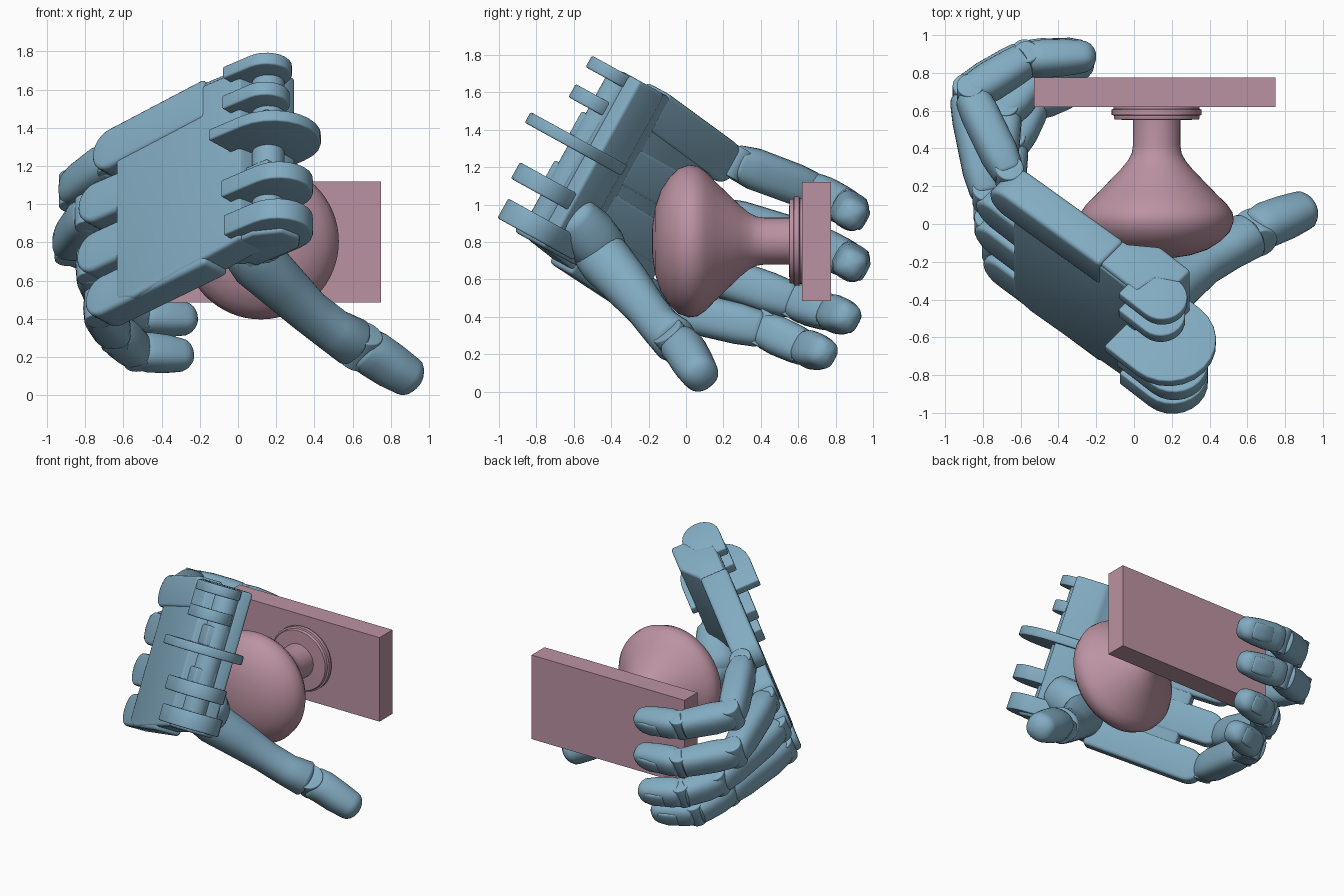
import bpy, bmesh, math
from mathutils import Vector, Matrix

if "Cube" in bpy.data.objects:
    bpy.data.objects.remove(bpy.data.objects["Cube"])

def material(name, rgb):
    m = bpy.data.materials.new(name)
    m.diffuse_color = (*rgb, 1)
    m.use_nodes = True
    m.node_tree.nodes["Principled BSDF"].inputs["Base Color"].default_value = m.diffuse_color
    return m

BLUE = material("hand_blue", (0.225, 0.41, 0.535))
ROSE = material("knob_rose", (0.50, 0.29, 0.36))

# Hand frame: a runs wrist to knuckles, b index to little finger, c out of the palm
U = Vector((-.75, .58, -.32)).normalized()
P = U.cross(Vector((0, .483, .876))).normalized()
R = P.cross(U)
HAND = Matrix((U, R, P)).transposed().to_4x4()
HAND.translation = (0, 0, 1)

def finish(name, bm, mat, bevel=0.0, matrix=None):
    bmesh.ops.recalc_face_normals(bm, faces=bm.faces)
    if bevel:
        edges = [e for e in bm.edges if e.calc_face_angle(0) > math.radians(35)]
        bmesh.ops.bevel(bm, geom=edges, offset=bevel, segments=3, profile=.5,
                        affect='EDGES', clamp_overlap=True)
    if matrix:
        bm.transform(matrix)
    me = bpy.data.meshes.new(name)
    bm.to_mesh(me)
    bm.free()
    me.materials.append(mat)
    for f in me.polygons:
        f.use_smooth = True
    me.set_sharp_from_angle(angle=math.radians(35))
    ob = bpy.data.objects.new(name, me)
    bpy.context.collection.objects.link(ob)
    return ob

def prism(name, pts, lo, hi, axis, bevel=.012):
    """Extrude a profile in the hand frame; axis 'b' takes (a, c), 'c' takes (a, b)."""
    bm = bmesh.new()
    put = (lambda p, h: (p[0], h, p[1])) if axis == 'b' else (lambda p, h: (p[0], p[1], h))
    rings = [[bm.verts.new(put(p, h)) for p in pts] for h in (lo, hi)]
    bridge(bm, rings)
    return finish(name, bm, BLUE, bevel, HAND)

def bridge(bm, rings):
    n = len(rings[0])
    for s, t in zip(rings, rings[1:]):
        for i in range(n):
            bm.faces.new((s[i], s[(i + 1) % n], t[(i + 1) % n], t[i]))
    bm.faces.new(rings[0][::-1])
    bm.faces.new(rings[-1])

def tongue(a0, a1, mid, r, slant=0):
    """Strip from a0 with a round end centred on a1, drifting sideways by slant."""
    s = 1 if a1 > a0 else -1
    arc = [math.radians(-90 + 15 * i) for i in range(13)]
    pts = [(a0, mid - r)] + [(a1 + s * r * math.cos(t), mid + r * math.sin(t)) for t in arc] + [(a0, mid + r)]
    return [(a, b + slant * (a - a0)) for a, b in pts]

def loft(name, path, side=R, start=.5, end=.8, power=.75, n=28):
    """Rounded tube through (point, half width, half height) with domed ends."""
    pts = [Vector(p[0]) for p in path]
    stations = []
    for i, (_, w, h) in enumerate(path):
        d = (pts[min(i + 1, len(pts) - 1)] - pts[max(i - 1, 0)]).normalized()
        k = start if i == 0 else end if i == len(path) - 1 else None
        if k is None:
            stations.append((pts[i], d, w, h))
            continue
        dome = [(pts[i] + d * (-1 if i == 0 else 1) * h * k * math.sin(math.radians(t)), d,
                 w * math.cos(math.radians(t)), h * math.cos(math.radians(t))) for t in (0, 20, 40, 60, 75, 85)]
        stations += dome[::-1] if i == 0 else dome
    bm = bmesh.new()
    rings = []
    sgn = lambda v: math.copysign(abs(v) ** power, v)
    for c, d, w, h in stations:
        out = side.cross(d).normalized()
        sd = d.cross(out)
        rings.append([bm.verts.new(c + sd * w * sgn(math.cos(t)) + out * h * sgn(math.sin(t)))
                      for t in (2 * math.pi * i / n for i in range(n))])
    bridge(bm, rings)
    return finish(name, bm, BLUE)

def pin(name, centre, axis, r, length):
    bm = bmesh.new()
    bmesh.ops.create_cone(bm, cap_ends=True, segments=32, radius1=r, radius2=r, depth=length)
    q = axis.to_track_quat('Z', 'Y').to_matrix().to_4x4()
    return finish(name, bm, BLUE, .008, Matrix.Translation(centre) @ q)

# Knob: turned profile of (y, radius)
profile = [(-.183, 0), (-.18, .08), (-.165, .18), (-.135, .27), (-.09, .34), (-.04, .388), (.015, .408),
           (.06, .402), (.105, .372), (.15, .325), (.29, .19), (.335, .153), (.375, .132), (.42, .125),
           (.55, .125), (.553, .222), (.56, .226), (.574, .226), (.578, .238), (.605, .238), (.61, .228), (.625, .228)]
bm = bmesh.new()
line = [bm.verts.new((.12 + r, y, .805)) for y, r in profile]
geom = line + [bm.edges.new(e) for e in zip(line, line[1:])]
bmesh.ops.spin(bm, geom=geom, cent=(.12, 0, .805), axis=(0, 1, 0), angle=2 * math.pi, steps=64)
bmesh.ops.remove_doubles(bm, verts=bm.verts, dist=1e-4)
finish("door_knob", bm, ROSE)

# Mounting plate
bm = bmesh.new()
bmesh.ops.create_cube(bm, size=1, matrix=Matrix.Translation((.11, .6975, .8025)) @ Matrix.Diagonal((1.28, .155, .635, 1)))
finish("mounting_plate", bm, ROSE)

# Palm slab, edged along the index side, with a thicker heel at the wrist
prism("palm", [(-.45, -.57), (.3, -.65), (.42, -.62), (.42, .36), (-.2, .44), (-.45, .44)], -.494, -.31, 'c', .02)
prism("palm_heel", [(-.16, -.485), (-.16, -.31), (-.22, -.3), (-.36, -.2), (-.58, -.2), (-.58, -.3), (-.47, -.36),
                    (-.45, -.485)], -.57, .46, 'b', .02)
# Knuckle tongues at the finger end
for nm, b, a, sl in (("index", -.51, .53, -.05), ("middle", -.24, .59, -.03), ("ring", .03, .58, 0), ("little", .36, .47, -.085)):
    prism(nm + "_knuckle_tongue", tongue(-.2, a, b, .115, sl), -.502 if nm == "little" else -.49, -.305, 'c', .025)

# Wrist hinge lugs and the hub through them
for i, (b, th, a, c, r) in enumerate(((.42, .07, -.57, -.42, .135), (.24, .08, -.57, -.43, .13),
                                      (0, .065, -.61, -.415, .255), (-.28, .1, -.63, -.39, .18), (-.49, .12, -.59, -.36, .19))):
    prism(f"wrist_lug_{i + 1}", tongue(-.38, a, c, r * .99), b - th / 2, b + th / 2, 'b', .01)
prism("wrist_lower_slab", [(-.3, -.48), (-.52, -.48), (-.66, -.4), (-.68, -.28), (-.6, -.2), (-.3, -.2)],
      -.57, -.46, 'b', .02)
pin("wrist_hub", HAND @ Vector((-.53, -.03, -.36)), R, .085, .9)
for i, b in enumerate((.1, -.2)):
    prism(f"wrist_block_{i + 1}", [(-.4, -.45), (-.6, -.45), (-.6, -.3), (-.4, -.3)], b - .07, b + .07, 'b')

# Fingers: knuckle, middle joint, end joint, tip
fingers = {
    "little": ((-.66, .26, 1.23), (-.868, .69, 1.07), (-.57, .87, .98), (-.28, .885, .95)),
    "ring": ((-.78, .15, .95), (-.89, .69, .79), (-.58, .88, .70), (-.28, .885, .68)),
    "middle": ((-.77, 0, .68), (-.68, .59, .48), (-.52, .78, .42), (-.29, .85, .40)),
    "index": ((-.73, -.13, .46), (-.645, .42, .33), (-.53, .64, .23), (-.31, .725, .21))}
for nm, pts in fingers.items():
    k, p, d, t = map(Vector, pts)
    mix = lambda x, y, f: x.lerp(y, f)
    loft(nm + "_near_segment", [(mix(k, p, .04), .095, .085), (mix(k, p, .25), .112, .1),
                                (mix(k, p, .75), .11, .1), (mix(k, p, .93), .1, .092)], end=.6)
    loft(nm + "_middle_segment", [(mix(p, d, .08), .1, .092), (mix(p, d, .35), .106, .1),
                                  (mix(p, d, .75), .102, .095), (mix(p, d, .94), .096, .09)], start=.8, end=.2)
    loft(nm + "_fingertip", [(mix(d, t, .1), .094, .088), (mix(d, t, .3), .1, .094),
                             (mix(d, t, .7), .096, .09), (t, .085, .08)], start=.3, end=1)
    out = R.cross(t - d).normalized()
    loft(nm + "_nail", [(mix(d, t, .5) + out * .078, .055, .018), (mix(d, t, .8) + out * .077, .06, .018),
                        (t + out * .066, .055, .018)], end=1)
    pin(nm + "_knuckle_pin", k, R, .075, .17)
    pin(nm + "_middle_pin", p, R, .07, .19)
    pin(nm + "_end_pin", d, R, .065, .18)

# Thumb: base pad, long lower segment, separate tip
tside = Vector((.35, -.6, .72))
loft("thumb_pad", [((.18, -.6, .93), .12, .13), ((.12, -.53, .85), .15, .15), ((.06, -.47, .77), .15, .15)],
     side=tside, power=.95)
loft("thumb_lower_segment", [((.03, -.5, .78), .13, .13), ((.1, -.43, .7), .145, .145), ((.23, -.32, .575), .13, .13),
                             ((.37, -.21, .44), .115, .11), ((.5, -.13, .34), .115, .11), ((.6, -.065, .28), .128, .122)],
     side=tside, end=.4, power=.9)
loft("thumb_tip", [((.66, -.03, .245), .112, .11), ((.71, 0, .215), .122, .113), ((.8, .035, .155), .118, .11),
                   ((.888, .07, .1), .105, .1)], side=tside, start=.4, end=.75, power=.87)
pin("thumb_pin", Vector((.64, -.045, .255)), tside, .09, .2)
td = Vector((.8, .4, -.5)).normalized()
nout = Vector((.5, -.75, -.1)).normalized()
loft("thumb_nail", [(Vector((.8, .035, .15)) + nout * .08, .055, .018), (Vector((.88, .07, .1)) + nout * .075, .06, .018)],
     side=nout.cross(td) * -1, end=1)
